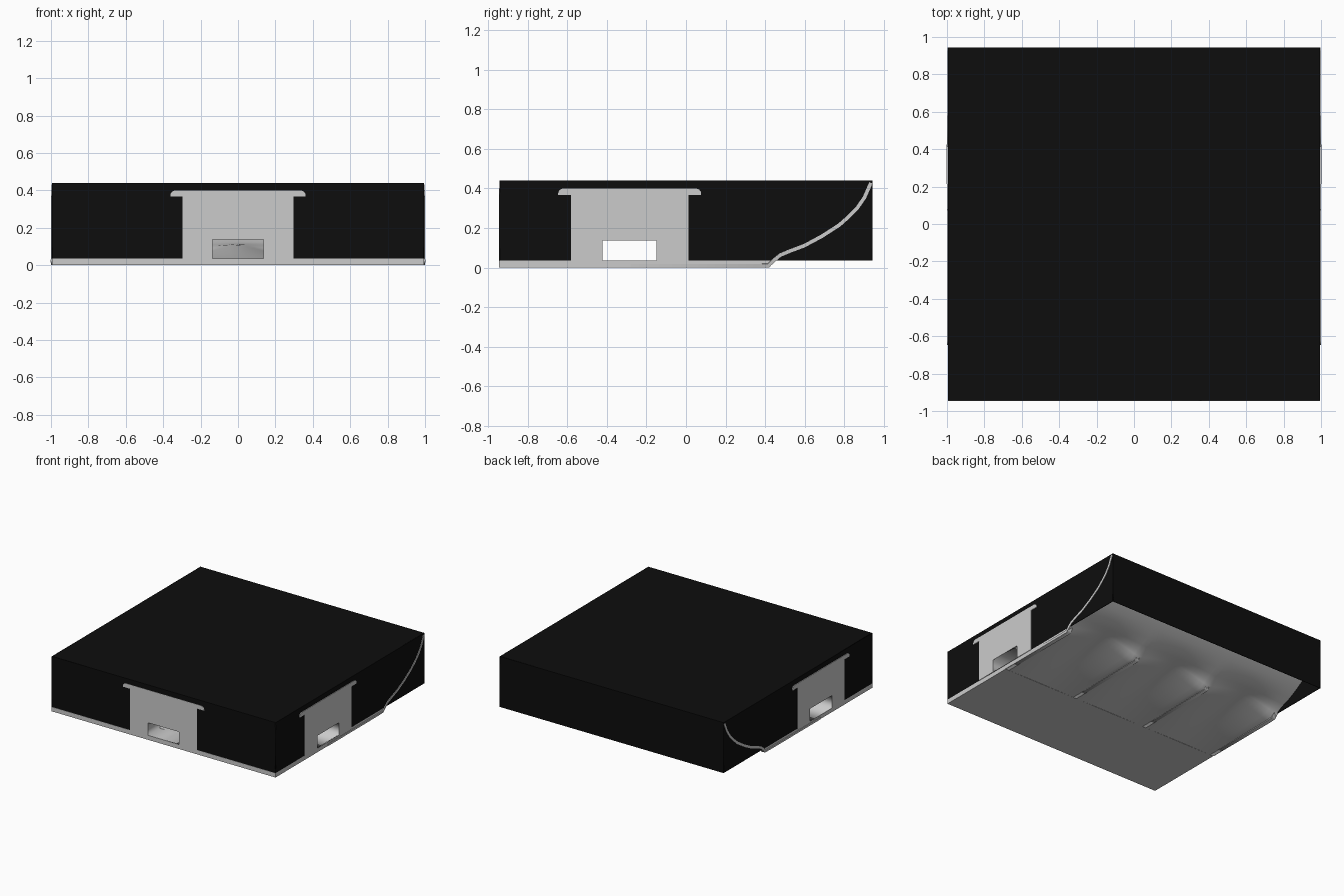
import bpy, bmesh, math

if "Cube" in bpy.data.objects:
    bpy.data.objects.remove(bpy.data.objects["Cube"])

black = bpy.data.materials.new("black")
black.diffuse_color = (0.004, 0.004, 0.004, 1)
black.use_nodes = True
black.node_tree.nodes["Principled BSDF"].inputs["Base Color"].default_value = black.diffuse_color
W, D, TOP = 0.995, 0.945, 0.44
SIDE_Y = -0.285            # centre of the side sockets


def rect(x0, x1, z0, z1):
    return [(x0, z0), (x1, z0), (x1, z1), (x0, z1)]


def plate(name, loops, loc, turn, depth, mat=None):
    """Upright slab from 2D outlines (the second outline is a hole)."""
    cu = bpy.data.curves.new(name, 'CURVE')
    cu.dimensions, cu.fill_mode, cu.extrude = '2D', 'BOTH', depth / 2
    for pts in loops:
        sp = cu.splines.new('POLY')
        sp.points.add(len(pts) - 1)
        for p, (a, b) in zip(sp.points, pts):
            p.co = (a, b, 0, 1)
        sp.use_cyclic_u = True
    ob = bpy.data.objects.new(name, cu)
    bpy.context.collection.objects.link(ob)
    ob.location, ob.rotation_euler = loc, (math.pi / 2, 0, turn)
    bpy.ops.object.select_all(action='DESELECT')
    ob.select_set(True)
    bpy.context.view_layer.objects.active = ob
    bpy.ops.object.convert(target='MESH')
    ob = bpy.context.object
    ob.name = name
    if mat:
        ob.data.materials.append(mat)
    return ob


def box(name, lo, hi, mat=None):
    bpy.ops.mesh.primitive_cube_add(size=1, location=[(a + b) / 2 for a, b in zip(lo, hi)])
    ob = bpy.context.object
    ob.name = name
    ob.scale = [b - a for a, b in zip(lo, hi)]
    if mat:
        ob.data.materials.append(mat)
    return ob


# Black cover: lid, back wall, and walls with openings
box("lid", (-W, -D + .002, TOP - .004), (W, D - .001, TOP), black)
hole = rect(-.137, .137, .036, .137)
T = .004
plate("front_wall", [rect(-W, W, .035, TOP), hole], (0, -D + .002 + T / 2, 0), 0, T, black)
plate("back_wall", [rect(-W, W, .035, TOP)], (0, D - .001 - T / 2, 0), 0, T, black)
side_hole = [(a + SIDE_Y, b) for a, b in hole]
for s, n in ((1, "right"), (-1, "left")):
    plate(n + "_wall", [rect(-D + .002, D - .001, .035, TOP), side_hole],
          (s * (W - T / 2), 0, 0), math.pi / 2, T, black)

# Grey T-shaped sockets with a rounded top flange and a rectangular pocket
half = [(.297, .035), (.297, .367), (.362, .367), (.36, .383), (.352, .394), (.338, .4)]
outline = half + [(-x, z) for x, z in reversed(half)]
DEP = .15
plate("front_socket", [outline, hole], (0, -D + DEP / 2, 0), 0, DEP)
for s, n in ((1, "right"), (-1, "left")):
    plate(n + "_socket", [outline, hole], (s * (1 - DEP / 2), SIDE_Y, 0), math.pi / 2, DEP)

# Front floor plate
box("floor_plate", (-W, -D, 0), (W, -.28, .035))

# Ribs with slanted rear ends
rib = [(-.28, 0), (.42, 0), (.45, .035), (-.28, .035)]
for i, x in enumerate((-.98, -.333, .333, .98)):
    plate(f"rib_{i}", [rib], (x, 0, 0), math.pi / 2, .03)

# Scooped underside: three tapering vaults that merge into the curved back.
# Each row: y, height at the ribs, height at the vault crown
rows = [(-.28, 0, .002), (-.1, 0, .024), (.08, 0, .048), (.25, 0, .07), (.36, 0, .083),
        (.42, .002, .09), (.45, .03, .092), (.48, .055, .094), (.53, .076, .097),
        (.6, .102, .106), (.69, .15, .15), (.78, .208, .208), (.83, .252, .252),
        (.87, .292, .292), (.91, .35, .35), (.943, .425, .425)]
N = 48
bm = bmesh.new()
grid = []
for y, ze, zm in rows:
    line = []
    for i in range(N + 1):
        t = abs(2 * ((i / N * 3) % 1) - 1)
        t = min(1, t / .95)
        line.append(bm.verts.new(((2 * i / N - 1) * .998, y, ze + (zm - ze) * (1 - t ** 1.5))))
    grid.append(line)
for a, b in zip(grid, grid[1:]):
    for i in range(N):
        bm.faces.new((a[i], a[i + 1], b[i + 1], b[i]))
me = bpy.data.meshes.new("scooped_underside")
bm.to_mesh(me)
bm.free()
scoop = bpy.data.objects.new("scooped_underside", me)
bpy.context.collection.objects.link(scoop)
mod = scoop.modifiers.new("thickness", 'SOLIDIFY')
mod.thickness, mod.offset = .018, 1
bpy.ops.object.select_all(action='DESELECT')
scoop.select_set(True)
bpy.context.view_layer.objects.active = scoop
bpy.ops.object.convert(target='MESH')
bpy.ops.object.shade_smooth_by_angle(angle=math.radians(40))
